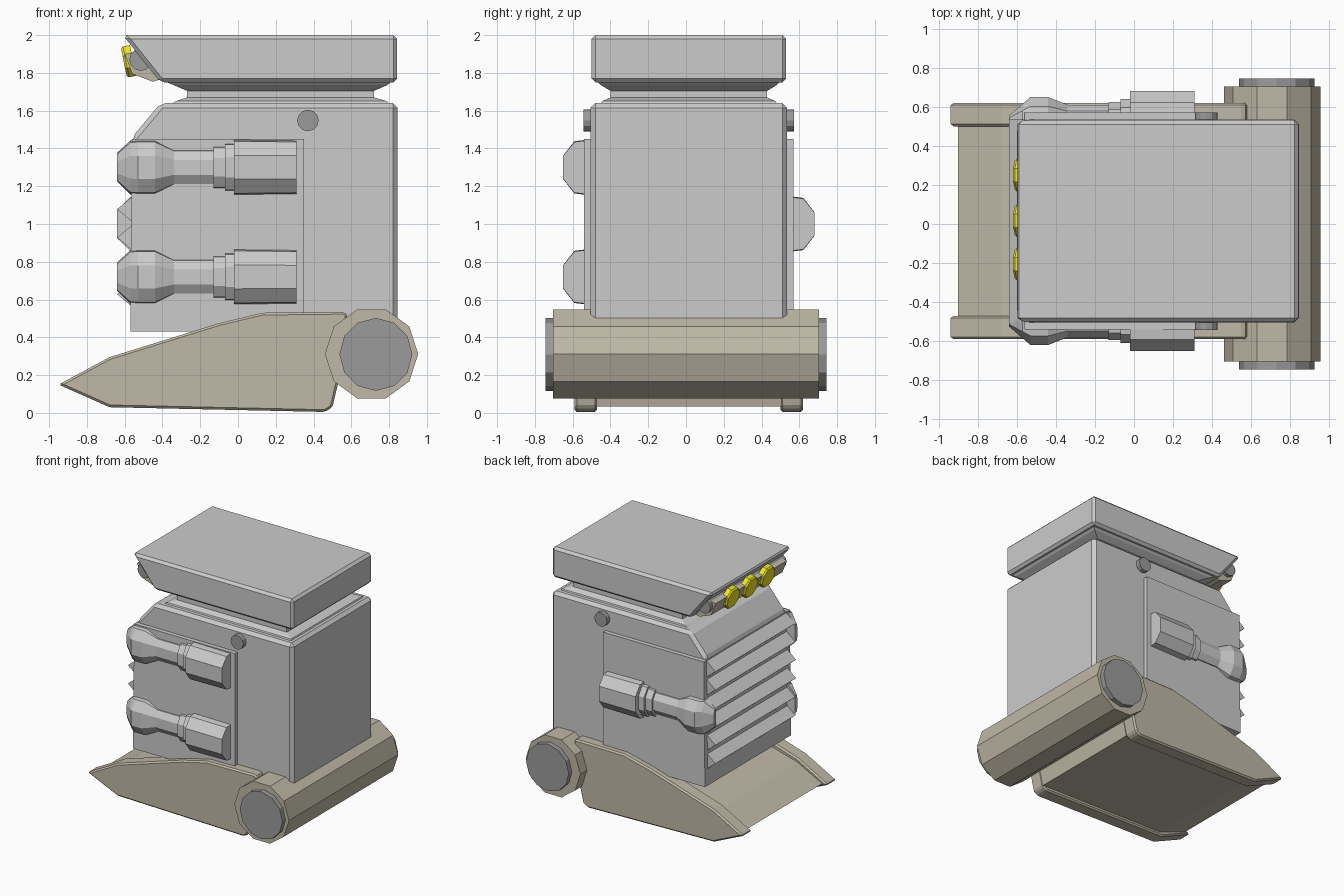
import bpy, bmesh, math
from mathutils import Vector

if "Cube" in bpy.data.objects:
    bpy.data.objects.remove(bpy.data.objects["Cube"])

CY = 0.015  # y of the body's mid plane


def material(name, rgb):
    m = bpy.data.materials.new(name)
    m.diffuse_color = (*rgb, 1)
    m.use_nodes = True
    m.node_tree.nodes["Principled BSDF"].inputs["Base Color"].default_value = m.diffuse_color
    return m


OLIVE = material("olive", (0.52, 0.48, 0.38))
DARK = material("dark_grey", (0.33, 0.33, 0.33))
YELLOW = material("yellow", (0.85, 0.78, 0.02))


def loft(name, rings, mat=None, bevel=0):
    """Skin a list of equal-length point rings and cap both ends."""
    bm = bmesh.new()
    rows = [[bm.verts.new(p) for p in r] for r in rings]
    n = len(rows[0])
    for a, b in zip(rows, rows[1:]):
        for i in range(n):
            j = (i + 1) % n
            bm.faces.new((a[i], a[j], b[j], b[i]))
    bm.faces.new(rows[0][::-1])
    bm.faces.new(rows[-1])
    bmesh.ops.recalc_face_normals(bm, faces=bm.faces)
    me = bpy.data.meshes.new(name)
    bm.to_mesh(me)
    bm.free()
    ob = bpy.data.objects.new(name, me)
    bpy.context.collection.objects.link(ob)
    if mat:
        me.materials.append(mat)
    if bevel:
        mod = ob.modifiers.new("bevel", 'BEVEL')
        mod.width = bevel
        mod.segments = 1
        mod.limit_method = 'ANGLE'
    return ob


def slab(name, profile, y0, y1, mat=None, bevel=0):
    """Extrude an x-z profile along y."""
    return loft(name, [[(x, y, z) for x, z in profile] for y in (y0, y1)], mat, bevel)


def disc(name, x, z, r, y0, y1, sides, mat, bevel=0):
    prof = [(x + r * math.cos(a), z + r * math.sin(a))
            for a in (2 * math.pi * i / sides for i in range(sides))]
    return slab(name, prof, y0, y1, mat, bevel)


# Base: two wedge rails with a recessed ramp between them
rail = [(-0.95, 0.15), (-0.68, 0.03), (0.46, 0.005), (0.5, 0.03), (0.54, 0.2),
        (0.58, 0.52), (0.56, 0.535), (0.13, 0.53), (-0.1, 0.475), (-0.68, 0.295)]
for side, name in ((-1, "front_rail"), (1, "back_rail")):
    slab(name, rail, CY + side * 0.485, CY + side * 0.605, OLIVE, 0.012)
ramp = [(-0.9, 0.15), (-0.65, 0.055), (0.5, 0.035), (0.6, 0.48), (0.1, 0.48), (-0.68, 0.265)]
slab("ramp", ramp, CY - 0.49, CY + 0.49, OLIVE)

# Rear roller with dark hubs
disc("roller", 0.707, 0.312, 0.247, -0.705, 0.705, 10, OLIVE)
disc("roller_hub", 0.73, 0.31, 0.193, -0.745, 0.745, 12, DARK)

# Body with sloped upper front edge, side panels and side buttons
body = [(-0.57, 0.43), (0.845, 0.43), (0.845, 1.64), (-0.41, 1.64), (-0.56, 1.46)]
slab("body", body, CY - 0.52, CY + 0.52, bevel=0.025)
panel = [(-0.57, 0.43), (0.35, 0.43), (0.35, 1.45), (-0.56, 1.45)]
slab("side_panels", panel, CY - 0.555, CY + 0.555)
disc("side_buttons", 0.37, 1.548, 0.057, CY - 0.557, CY + 0.557, 12, DARK)

# Ridged grille on the left face
for i in range(6):
    z = 1.378 - i * 0.15
    slab("grille_ridge", [(-0.55, z + 0.075), (-0.64, z), (-0.55, z - 0.075)],
         CY - 0.52, CY + 0.52)

# Neck: stacked rectangles, wide-narrow-wide
neck = [(-0.36, 0.80, 0.47, 1.63), (-0.33, 0.79, 0.46, 1.65), (-0.27, 0.72, 0.415, 1.67),
        (-0.27, 0.72, 0.415, 1.705), (-0.34, 0.79, 0.465, 1.735), (-0.4, 0.82, 0.49, 1.76)]
loft("neck", [[(a, CY - h, z), (b, CY - h, z), (b, CY + h, z), (a, CY + h, z)]
              for a, b, h, z in neck])

# Head with undercut front
head = [(-0.41, 1.75), (0.842, 1.75), (0.842, 2.0), (-0.61, 2.0)]
slab("head", head, CY - 0.515, CY + 0.515, bevel=0.02)

# Lamp bar under the head's slope
bar = [(-0.6, 1.9), (-0.5, 1.92), (-0.4, 1.77), (-0.45, 1.753), (-0.56, 1.795)]
slab("lamp_bar", bar, CY - 0.46, CY + 0.46, OLIVE)
disc("lamp_axle", -0.515, 1.87, 0.06, CY - 0.49, CY + 0.49, 12, DARK)

# Three tilted yellow lamps
axis = Vector((-0.98, 0, -0.2)).normalized()
up = Vector((-0.2, 0, 0.98)).normalized()
for y in (0.25, 0.017, -0.205):
    centre = Vector((-0.575, y, 1.862))
    rings = []
    for d, r in ((-0.02, 0.09), (0.018, 0.09), (0.03, 0.08)):
        rings.append([centre + axis * d + up * r * math.cos(a) + Vector((0, r * math.sin(a), 0))
                      for a in (math.pi * (i + 0.5) / 4 for i in range(8))])
    loft("lamp", rings, YELLOW)

# Clasp arms: half-octagon sections (x, half height, distance out from mid plane)
sections = [(-0.64, 0.075, 0.54), (-0.57, 0.143, 0.60), (-0.53, 0.146, 0.635),
            (-0.44, 0.146, 0.635), (-0.34, 0.095, 0.595), (-0.13, 0.095, 0.595),
            (-0.13, 0.115, 0.61), (-0.07, 0.115, 0.61), (-0.07, 0.13, 0.625),
            (-0.02, 0.13, 0.625), (-0.02, 0.15, 0.665), (0.31, 0.146, 0.665)]


def arm(name, side, z):
    rings = []
    for x, h, out in sections:
        base = 0.51
        mid = base + (out - base) * 0.62
        rings.append([(x, CY + side * y, z + k * h) for y, k in
                      ((base, 1), (mid, 0.92), (out, 0.42),
                       (out, -0.42), (mid, -0.92), (base, -1))])
    loft(name, rings)


arm("front_upper_arm", -1, 1.30)
arm("front_lower_arm", -1, 0.72)
arm("back_arm", 1, 1.0)
